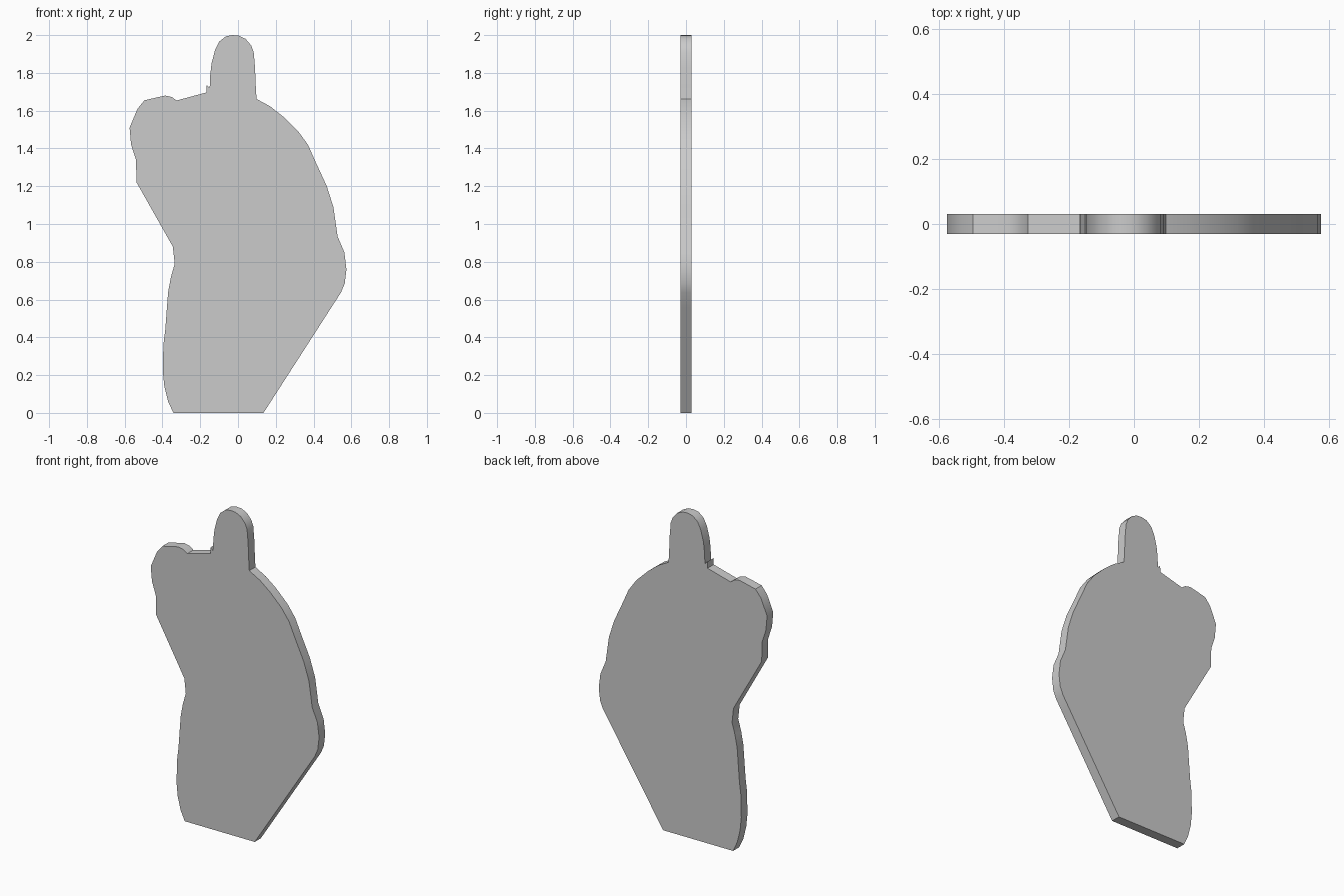
import bpy, bmesh

HALF_THICKNESS = 0.03

# Outline sections in (x, z), counter-clockwise seen from the front
right_side = [(-0.342, 0), (0.135, 0), (0.492, 0.555), (0.545, 0.637), (0.565, 0.685),
              (0.574, 0.76), (0.563, 0.85), (0.527, 0.935), (0.505, 1.09), (0.47, 1.20),
              (0.41, 1.33), (0.37, 1.42), (0.317, 1.493), (0.24, 1.568), (0.17, 1.623)]
top_tab = [(0.098, 1.662), (0.094, 1.73), (0.09, 1.83), (0.083, 1.91), (0.07, 1.945),
           (0.04, 1.98), (0.005, 1.997), (-0.03, 2.0), (-0.065, 1.993), (-0.10, 1.965),
           (-0.122, 1.92), (-0.14, 1.85), (-0.147, 1.79), (-0.15, 1.72), (-0.166, 1.735),
           (-0.168, 1.696)]
left_shoulder = [(-0.325, 1.654), (-0.35, 1.672), (-0.385, 1.68), (-0.43, 1.67),
                 (-0.495, 1.655), (-0.532, 1.61), (-0.574, 1.51), (-0.566, 1.42),
                 (-0.54, 1.34), (-0.537, 1.22)]
left_side = [(-0.345, 0.88), (-0.335, 0.79), (-0.355, 0.72), (-0.37, 0.64), (-0.385, 0.44),
             (-0.395, 0.36), (-0.398, 0.22), (-0.39, 0.14), (-0.37, 0.06)]
outline = right_side + top_tab + left_shoulder + left_side

# Flat panel: front face extruded to the back
bm = bmesh.new()
face = bm.faces.new([bm.verts.new((x, -HALF_THICKNESS, z)) for x, z in outline])
ext = bmesh.ops.extrude_face_region(bm, geom=[face], use_keep_orig=True)
moved = [v for v in ext["geom"] if isinstance(v, bmesh.types.BMVert)]
bmesh.ops.translate(bm, verts=moved, vec=(0, 2 * HALF_THICKNESS, 0))
bmesh.ops.recalc_face_normals(bm, faces=bm.faces[:])
mesh = bpy.data.meshes.new("silhouette_panel")
bm.to_mesh(mesh)
bm.free()
panel = bpy.data.objects.new("silhouette_panel", mesh)
bpy.context.collection.objects.link(panel)

# Smooth rim with crisp front and back edges
bpy.context.view_layer.objects.active = panel
panel.select_set(True)
bpy.ops.object.shade_smooth_by_angle()
